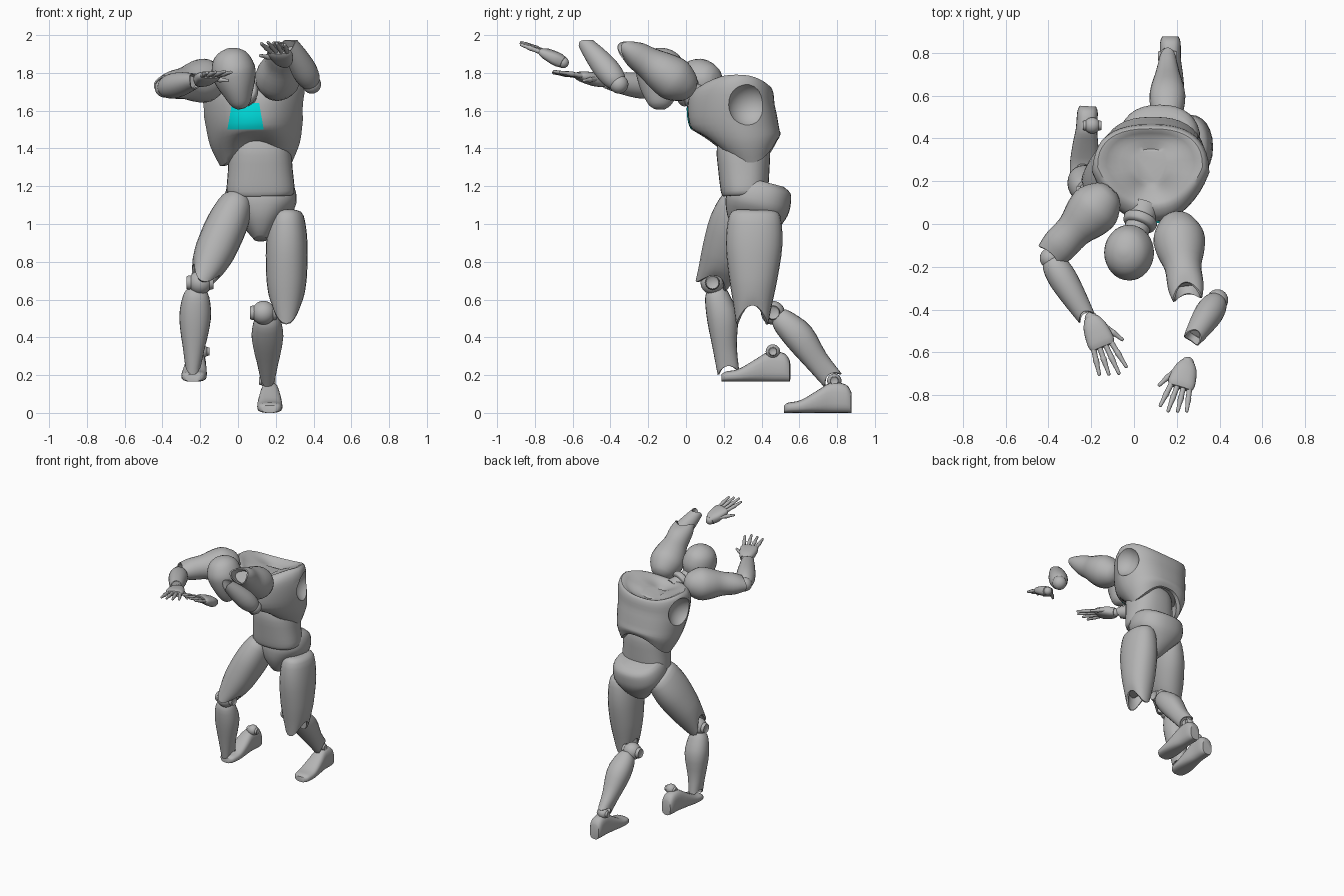
import bpy, bmesh, math
from mathutils import Vector
from mathutils.bvhtree import BVHTree

if "Cube" in bpy.data.objects:
    bpy.data.objects.remove(bpy.data.objects["Cube"])


def material(name, colour):
    m = bpy.data.materials.new(name)
    m.use_nodes = True
    m.diffuse_color = colour
    m.node_tree.nodes["Principled BSDF"].inputs["Base Color"].default_value = colour
    return m


GREY = material("plain grey", (0.46, 0.46, 0.46, 1))
CYAN = material("bright cyan", (0.0, 1.0, 1.0, 1))
FRONT, UP, SIDE = Vector((0, -1, 0)), Vector((0, 0, 1)), Vector((1, 0, 0))
parts = []


def finish(name, bm, mat=GREY):
    bmesh.ops.recalc_face_normals(bm, faces=bm.faces)
    me = bpy.data.meshes.new(name)
    bm.to_mesh(me)
    bm.free()
    me.materials.append(mat)
    ob = bpy.data.objects.new(name, me)
    bpy.context.collection.objects.link(ob)
    parts.append(ob)
    return ob


def smooth_profile(profile, steps=3):
    """Catmull-Rom interpolation of the profile rows."""
    out = []
    for i in range(len(profile) - 1):
        a, b = profile[max(i - 1, 0)], profile[i]
        c, d = profile[i + 1], profile[min(i + 2, len(profile) - 1)]
        for k in range(steps):
            s = k / steps
            out.append([0.5 * (2 * q + (r - p) * s + (2 * p - 5 * q + 4 * r - w) * s * s
                               + (3 * q - p - 3 * r + w) * s ** 3)
                        for p, q, r, w in zip(a, b, c, d)])
    return out + [list(profile[-1])]


def limb(name, p0, p1, profile, front=FRONT, sides=24, power=2.0,
         notch_u=0.0, notch_v=0.0, hollow=False, dip=0.0, taper=0.0):
    """Loft rows of (t, half width, half depth, depth offset) from p0 to p1."""
    p0, p1 = Vector(p0), Vector(p1)
    w = (p1 - p0).normalized()
    length = (p1 - p0).length
    u = front.cross(w).normalized()
    v = w.cross(u)
    rows = smooth_profile(profile)
    if hollow:
        t, a, b, o = rows[-1]
        rows += [[t, a * 0.86, b * 0.86, o], [t - 0.16, a * 0.8, b * 0.8, o]]
    bm = bmesh.new()
    rings = []
    for t, a, b, o in rows:
        ring = []
        fade = max(0, (t - 0.6) / 0.4)
        saddle = dip * max(0, 1 - t / 0.4)
        for k in range(sides):
            ang = math.tau * k / sides
            c, s = math.cos(ang), math.sin(ang)
            cu = math.copysign(abs(c) ** (2 / power), c)
            cv = math.copysign(abs(s) ** (2 / power), s)
            cu *= 1 - taper * max(0, cv)
            lift = fade * (notch_u * c * c + notch_v * s * s) - saddle * s * s
            ring.append(bm.verts.new(p0 + w * (t * length - lift) + u * a * cu + v * (o + b * cv)))
        rings.append(ring)
    for r, q in zip(rings, rings[1:]):
        for k in range(sides):
            n = (k + 1) % sides
            bm.faces.new((r[k], r[n], q[n], q[k]))
    bm.faces.new(rings[0])
    bm.faces.new(rings[-1])
    return finish(name, bm)


def ball(name, centre, r):
    bm = bmesh.new()
    bmesh.ops.create_uvsphere(bm, u_segments=24, v_segments=14, radius=r)
    bmesh.ops.translate(bm, verts=bm.verts, vec=Vector(centre))
    return finish(name, bm)


def joint(name, centre, r, axis=SIDE):
    """Ball joint with a stepped hub through it."""
    c = Vector(centre)
    ball(name + "_ball", centre, r)
    half = axis.normalized() * r * 1.05
    hub = [(0, r * 0.35, r * 0.35, 0), (0.04, r * 0.6, r * 0.6, 0), (0.96, r * 0.6, r * 0.6, 0),
           (1, r * 0.35, r * 0.35, 0)]
    limb(name + "_hub", c - half, c + half, hub, front=UP)


def round_profile(*rows):
    return [(t, r, r, 0) for t, r in rows]


# Torso: chest shell, abdomen and pelvis
chest = limb("chest", (0.075, 0.25, 1.78), (0.095, 0.25, 1.315),
             [(0.13, 0.08, 0.08, -0.02), (0.07, 0.18, 0.14, -0.02), (0.0, 0.245, 0.18, -0.015),
              (0.1, 0.272, 0.218, 0.005), (0.3, 0.27, 0.23, 0.01), (0.55, 0.256, 0.235, -0.005),
              (0.78, 0.236, 0.21, -0.04), (1, 0.19, 0.155, -0.075)],
             sides=40, power=2.5, notch_v=0.125, hollow=True, dip=0.055, taper=0.32)
for s in (-1, 1):
    cutter = ball("armhole_cutter", (0.08 + s * 0.31, 0.335, 1.63), 0.12)
    cutter.hide_render = True
    mod = chest.modifiers.new("armhole", "BOOLEAN")
    mod.operation, mod.object = "DIFFERENCE", cutter
    bpy.context.view_layer.objects.active = chest
    bpy.ops.object.modifier_apply(modifier=mod.name)
    parts.remove(cutter)
    bpy.data.objects.remove(cutter)
limb("abdomen", (0.115, 0.3, 1.52), (0.12, 0.31, 1.15),
     [(0, 0.12, 0.1, 0), (0.3, 0.16, 0.14, 0), (0.65, 0.172, 0.135, 0), (0.93, 0.18, 0.125, 0),
      (1, 0.165, 0.115, 0)], sides=32, power=2.4)
limb("pelvis", (0.12, 0.41, 1.225), (0.12, 0.33, 0.92),
     [(0, 0.15, 0.11, 0), (0.08, 0.175, 0.155, 0), (0.25, 0.19, 0.17, 0), (0.45, 0.18, 0.17, 0),
      (0.7, 0.11, 0.14, 0), (0.9, 0.06, 0.09, 0), (1, 0.035, 0.05, 0)], sides=32, power=2.3)

# Chest panel laid on the chest front
tree = BVHTree.FromPolygons([p.co.copy() for p in chest.data.vertices],
                            [list(f.vertices) for f in chest.data.polygons])
bm = bmesh.new()
bmesh.ops.create_grid(bm, x_segments=12, y_segments=8, size=1)
for p in bm.verts:
    x = 0.04 + p.co.x * (0.084 - 0.012 * p.co.y)
    z = 1.57 + 0.07 * p.co.y
    hit = tree.ray_cast(Vector((x, -1, z)), Vector((0, 1, 0)))[0]
    p.co = (x, (hit.y if hit else 0.02) - 0.006, z)
finish("chest_panel", bm, CYAN)

# Head and neck
limb("head", (-0.05, -0.13, 1.93), (0.02, -0.14, 1.61),
     [(0, 0.012, 0.012, 0), (0.04, 0.055, 0.06, 0), (0.15, 0.095, 0.105, 0),
      (0.36, 0.116, 0.13, 0), (0.55, 0.106, 0.12, 0), (0.75, 0.078, 0.095, 0),
      (0.93, 0.05, 0.06, 0), (1, 0.02, 0.03, 0)], sides=32)
limb("neck", (-0.01, -0.09, 1.74), (0.05, 0.08, 1.66),
     round_profile((0, 0.06), (0.5, 0.06), (1, 0.075)), front=UP)
limb("neck_collar", (0.02, -0.01, 1.71), (0.035, 0.03, 1.69),
     round_profile((0, 0.062), (0.2, 0.076), (0.8, 0.08), (1, 0.066)), front=UP)

# Legs
THIGH = [(0, 0.045, 0.09, 0), (0.05, 0.088, 0.135, 0), (0.3, 0.11, 0.15, 0),
         (0.6, 0.107, 0.128, 0), (0.85, 0.094, 0.1, 0), (1, 0.076, 0.085, 0)]
SHIN = [(0, 0.045, 0.045, 0), (0.1, 0.07, 0.066, 0), (0.35, 0.084, 0.082, -0.01),
        (0.7, 0.06, 0.064, 0), (1, 0.042, 0.058, 0)]
FOOT = [(0, 0.04, 0.02, 0.02), (0.06, 0.06, 0.027, 0.027), (0.25, 0.067, 0.034, 0.034),
        (0.5, 0.06, 0.06, 0.06), (0.7, 0.05, 0.08, 0.08), (0.92, 0.048, 0.075, 0.075),
        (1, 0.038, 0.055, 0.055)]


def leg(side, hip, thigh_end, knee, shin_top, shin_end, ankle, toe, heel):
    limb(side + "_thigh", hip, thigh_end, THIGH, power=2.2, notch_u=0.1, hollow=True)
    joint(side + "_knee", knee, 0.063)
    limb(side + "_shin", shin_top, shin_end, SHIN, power=2.2, notch_u=0.04, hollow=True)
    joint(side + "_ankle", ankle, 0.038)
    limb(side + "_foot", toe, heel, FOOT, front=UP, power=2.8)


leg("left", (0.26, 0.365, 1.075), (0.255, 0.35, 0.47), (0.135, 0.46, 0.53), (0.155, 0.49, 0.52),
    (0.158, 0.78, 0.17), (0.155, 0.785, 0.17), (0.168, 0.52, 0), (0.17, 0.875, 0))
leg("right", (0.0, 0.33, 1.13), (-0.205, 0.13, 0.67), (-0.2, 0.14, 0.69), (-0.22, 0.16, 0.66),
    (-0.24, 0.225, 0.21), (-0.195, 0.46, 0.325), (-0.238, 0.19, 0.165), (-0.215, 0.55, 0.165))

# Arms
UPPER_ARM = [(0, 0.03, 0.03, 0), (0.06, 0.075, 0.075, 0), (0.24, 0.118, 0.115, 0),
             (0.42, 0.113, 0.108, 0), (0.62, 0.086, 0.085, 0), (0.85, 0.084, 0.074, 0),
             (1, 0.07, 0.055, 0)]
FOREARM = round_profile((0, 0.042), (0.12, 0.06), (0.35, 0.067), (0.7, 0.056), (1, 0.042))
FINGER = round_profile((0, 0.013), (0.35, 0.012), (0.45, 0.014), (0.7, 0.01), (0.95, 0.008),
                       (1, 0.003))


def hand(side, wrist, tip, thumb):
    wrist, tip = Vector(wrist), Vector(tip)
    reach = (tip - wrist).length
    w = (tip - wrist).normalized()
    u = UP.cross(w).normalized()
    v = w.cross(u)
    ball(side + "_wrist", wrist, 0.03)
    limb(side + "_palm", wrist, wrist + w * reach * 0.5,
         [(0, 0.035, 0.03, 0), (0.3, 0.055, 0.036, 0), (0.8, 0.064, 0.028, 0),
          (1, 0.054, 0.016, 0)], front=UP, power=2.6)
    for i in range(4):
        k = i - 1.5
        base = wrist + w * reach * 0.46 + u * k * 0.029
        aim = (w + u * k * 0.11).normalized()
        size = reach * (0.54 - 0.05 * abs(k + thumb * -0.5))
        limb(f"{side}_finger_{i + 1}", base, base + aim * size - v * 0.012, FINGER,
             front=UP, sides=12)
    base = wrist + w * reach * 0.2 + u * thumb * 0.045
    limb(side + "_thumb", base, base + w * 0.09 + u * thumb * 0.055 - v * 0.03, FINGER,
         front=UP, sides=12)


def arm(side, shoulder, arm_end, elbow, wrist, palm, tips, thumb, notch):
    limb(side + "_upper_arm", shoulder, arm_end, UPPER_ARM, front=UP, notch_v=notch, hollow=True)
    joint(side + "_elbow", elbow, 0.05, UP)
    limb(side + "_forearm", elbow, wrist, FOREARM, front=UP, notch_v=0.03, hollow=True)
    hand(side, palm, tips, thumb)


arm("left", (0.195, 0.04, 1.7), (0.25, -0.35, 1.95), (0.39, -0.355, 1.74), (0.27, -0.54, 1.965),
    (0.25, -0.65, 1.855), (0.18, -0.88, 1.975), -1, 0.06)
arm("right", (-0.1, 0.16, 1.77), (-0.395, -0.15, 1.73), (-0.39, -0.16, 1.72),
    (-0.22, -0.44, 1.76), (-0.2, -0.44, 1.755), (-0.09, -0.71, 1.82), 1, 0.02)

# Smooth shading with crisp rims
bpy.ops.object.select_all(action="DESELECT")
for ob in parts:
    ob.select_set(True)
bpy.context.view_layer.objects.active = parts[0]
bpy.ops.object.shade_smooth_by_angle(angle=math.radians(40))
